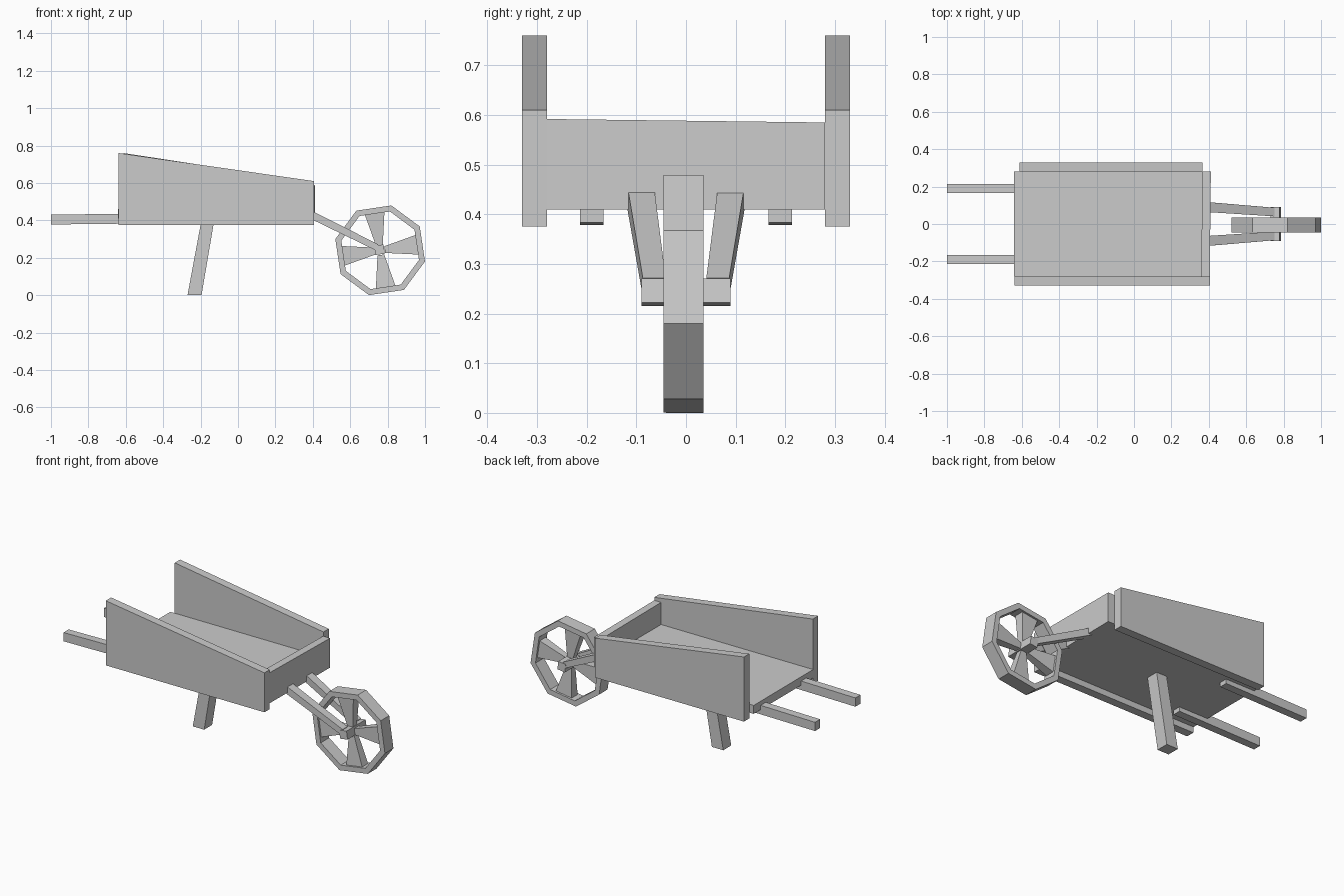
import bpy
from math import cos, sin, radians
from mathutils import Vector

if "Cube" in bpy.data.objects:
    bpy.data.objects.remove(bpy.data.objects["Cube"])


def add_mesh(name, verts, faces):
    me = bpy.data.meshes.new(name)
    me.from_pydata([tuple(v) for v in verts], [], faces)
    me.update()
    ob = bpy.data.objects.new(name, me)
    bpy.context.collection.objects.link(ob)
    return ob


def loft(name, a, b):
    """Closed solid between two matching outlines."""
    n = len(a)
    faces = [(i, (i + 1) % n, n + (i + 1) % n, n + i) for i in range(n)]
    faces += [tuple(reversed(range(n))), tuple(range(n, 2 * n))]
    ob = add_mesh(name, list(a) + list(b), faces)
    bpy.context.view_layer.objects.active = ob
    ob.select_set(True)
    bpy.ops.object.mode_set(mode='EDIT')
    bpy.ops.mesh.select_all(action='SELECT')
    bpy.ops.mesh.normals_make_consistent(inside=False)
    bpy.ops.object.mode_set(mode='OBJECT')
    ob.select_set(False)
    return ob


def extrude_y(name, profile, y0, y1):
    """Extrude an (x, z) outline along y."""
    return loft(name, [(x, y0, z) for x, z in profile],
                [(x, y1, z) for x, z in profile])


# Tray: side boards, floor, front board
def side_board(name, x0, x1, y0, y1):
    extrude_y(name, [(x0, .375), (x1, .375), (x1, .61), (x0, .76)], y0, y1)


side_board("side_board_front", -.64, .405, -.33, -.28)
side_board("side_board_back", -.613, .367, .28, .33)
extrude_y("tray_floor", [(-.642, .41), (.38, .41), (.38, .46), (-.642, .46)], -.28, .28)
loft("front_board",
     [(.36, -.28, .41), (.405, -.28, .41), (.405, -.28, .592), (.36, -.28, .592)],
     [(.365, .28, .41), (.411, .28, .41), (.411, .28, .585), (.365, .28, .585)])

# Handles, ending inside the floor
for name, y in (("handle_left", .19), ("handle_right", -.19)):
    extrude_y(name, [(-1, .378), (-.45, .384), (-.45, .438), (-1, .43)],
              y - .024, y + .024)

# Single slanted leg
extrude_y("leg", [(-.27, 0), (-.195, 0), (-.122, .43), (-.19, .43)], -.04, .035)

# Wheel rim: octagonal ring
CX, CZ, R_OUT, R_IN, Y0, Y1 = .76, .24, .247, .214, -.045, .035
N = 8
verts = []
for i in range(N):
    t = radians(31 + 45 * i)
    for r, y in ((R_OUT, Y0), (R_OUT, Y1), (R_IN, Y1), (R_IN, Y0)):
        verts.append((CX + r * cos(t), y, CZ + r * sin(t)))
faces = [(4 * i + k, 4 * i + (k + 1) % 4,
          4 * ((i + 1) % N) + (k + 1) % 4, 4 * ((i + 1) % N) + k)
         for i in range(N) for k in range(4)]
add_mesh("wheel_rim", verts, faces)

# Wedge spokes, flaring towards the rim
for i in range(4):
    t = radians(8.5 + 90 * i)
    u, v = Vector((cos(t), 0, sin(t))), Vector((-sin(t), 0, cos(t)))
    c = Vector((CX, -.005, CZ))

    def section(r, w, d):
        return [c + u * r + v * (w * a) + Vector((0, d * b, 0))
                for a, b in ((-1, -1), (1, -1), (1, 1), (-1, 1))]
    loft(f"spoke_{i + 1}", section(.025, .018, .018), section(.2, .053, .028))

# Axle: slightly turned square bar
axle = [(CX - .003 + .035 * cos(radians(53 + 90 * i)),
         .243 + .035 * sin(radians(53 + 90 * i))) for i in range(4)]
extrude_y("axle", axle, -.09, .09)

# Fork arms from the tray to the axle
for name, s in (("fork_arm_left", 1), ("fork_arm_right", -1)):
    loft(name,
         [(.385, s * .065, .41), (.385, s * .118, .41),
          (.405, s * .116, .445), (.405, s * .063, .445)],
         [(.735, s * .042, .24), (.735, s * .088, .24),
          (.75, s * .087, .272), (.75, s * .041, .272)])
